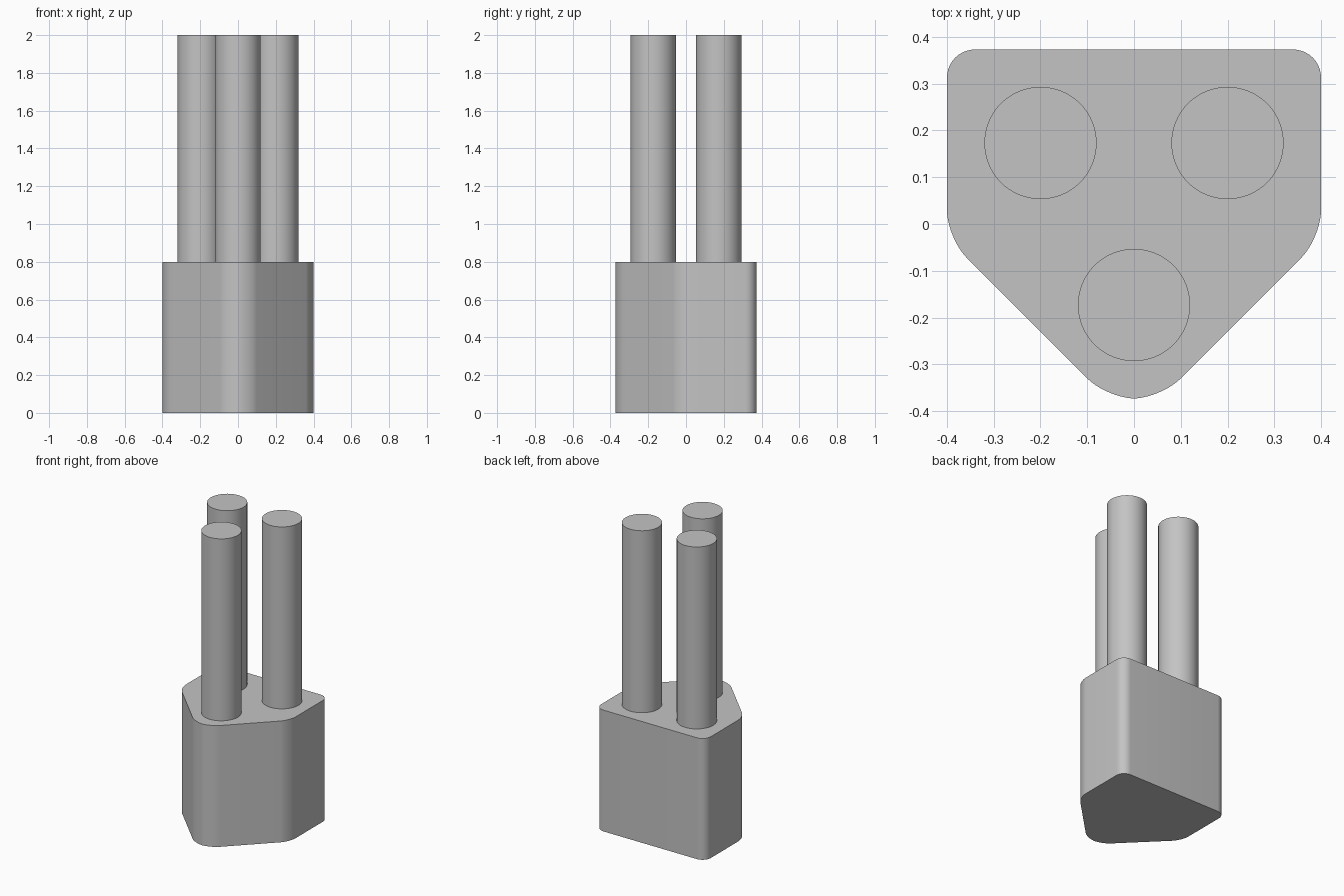
import bpy, bmesh, math

cube = bpy.data.objects.get("Cube")
if cube:
    bpy.data.objects.remove(cube, do_unlink=True)

# One plain grey
grey = bpy.data.materials.new("plain_grey")
grey.use_nodes = True
colour = (0.55, 0.55, 0.55, 1)
grey.diffuse_color = colour
grey.node_tree.nodes["Principled BSDF"].inputs["Base Color"].default_value = colour

HOUSING_TOP, PIN_TOP = 0.8, 2.0
CORNER_RADIUS, PIN_RADIUS = 0.06, 0.12
PIN_Y = 0.2 * math.sqrt(3) / 2      # pins form an equilateral triangle
HALF_DEPTH = PIN_Y + 0.2


def finish(obj):
    """Give the part its colour and smooth its curved sides."""
    obj.data.materials.append(grey)
    bpy.ops.object.select_all(action='DESELECT')
    obj.select_set(True)
    bpy.context.view_layer.objects.active = obj
    bpy.ops.object.shade_smooth_by_angle(angle=math.radians(30))


# Housing: tapered prism with rounded upright edges
half_outline = [(0.4, HALF_DEPTH), (0.4, -0.03), (0.057, -HALF_DEPTH)]
outline = half_outline + [(-x, y) for x, y in reversed(half_outline)]
bm = bmesh.new()
base = bm.faces.new([bm.verts.new((x, y, 0)) for x, y in outline])
top = bmesh.ops.extrude_face_region(bm, geom=[base], use_keep_orig=True)["geom"]
bmesh.ops.translate(bm, vec=(0, 0, HOUSING_TOP),
                    verts=[g for g in top if isinstance(g, bmesh.types.BMVert)])
upright = [e for e in bm.edges if abs(e.verts[0].co.z - e.verts[1].co.z) > 0.1]
bmesh.ops.bevel(bm, geom=upright, offset=CORNER_RADIUS, offset_type='OFFSET',
                segments=10, profile=0.5, affect='EDGES')
bmesh.ops.recalc_face_normals(bm, faces=bm.faces)
mesh = bpy.data.meshes.new("housing")
bm.to_mesh(mesh)
bm.free()
housing = bpy.data.objects.new("housing", mesh)
bpy.context.collection.objects.link(housing)
finish(housing)

# Three round pins, seated slightly into the housing
pins = {"front_pin": (0, -PIN_Y), "left_pin": (0.2, PIN_Y), "right_pin": (-0.2, PIN_Y)}
pin_base = HOUSING_TOP - 0.02
for name, (x, y) in pins.items():
    bpy.ops.mesh.primitive_cylinder_add(
        vertices=64, radius=PIN_RADIUS, depth=PIN_TOP - pin_base,
        location=(x, y, (PIN_TOP + pin_base) / 2))
    pin = bpy.context.object
    pin.name = name
    finish(pin)
